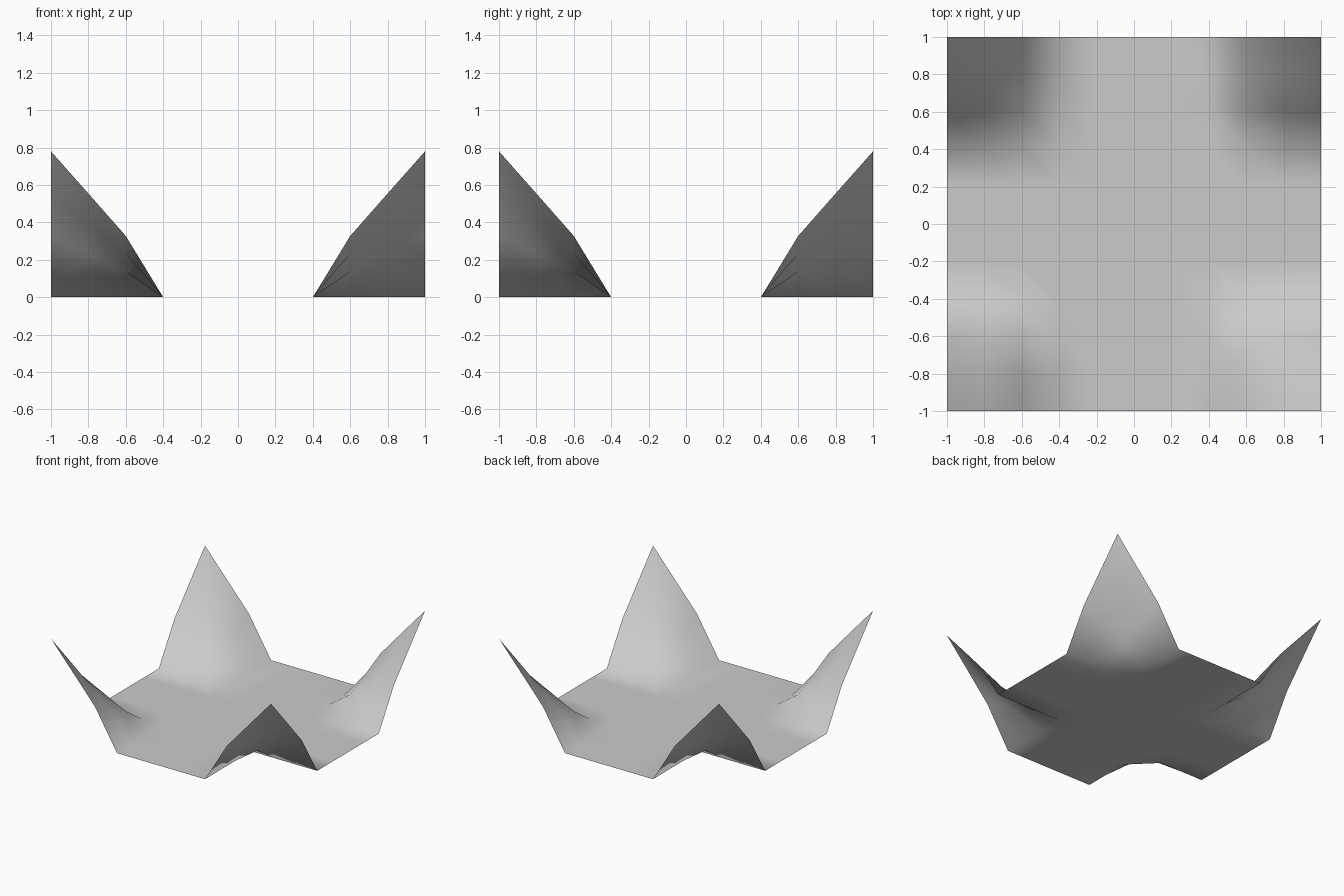
import bpy, bmesh

if "Cube" in bpy.data.objects:
    bpy.data.objects.remove(bpy.data.objects["Cube"])

N = 10                                   # cells per side, each 0.2 wide
PEAK = 0.78                              # height of the corner tips
RISE = {3: 0.42, 4: 0.711, 5: 1.0}       # lift by grid steps from the centre


def lift(i):
    return RISE.get(abs(i - N // 2), 0.0)


# Square sheet whose four corners curl up into points
bm = bmesh.new()
grid = [[bm.verts.new((i * 0.2 - 1, j * 0.2 - 1, PEAK * lift(i) * lift(j)))
         for j in range(N + 1)] for i in range(N + 1)]

# Every cell is split along the same diagonal
for i in range(N):
    for j in range(N):
        a, b = grid[i][j], grid[i + 1][j]
        c, d = grid[i + 1][j + 1], grid[i][j + 1]
        bm.faces.new((a, b, d))
        bm.faces.new((b, c, d))
for f in bm.faces:
    f.smooth = True

mesh = bpy.data.meshes.new("curled_sheet")
bm.to_mesh(mesh)
bm.free()
sheet = bpy.data.objects.new("curled_sheet", mesh)
bpy.context.collection.objects.link(sheet)
